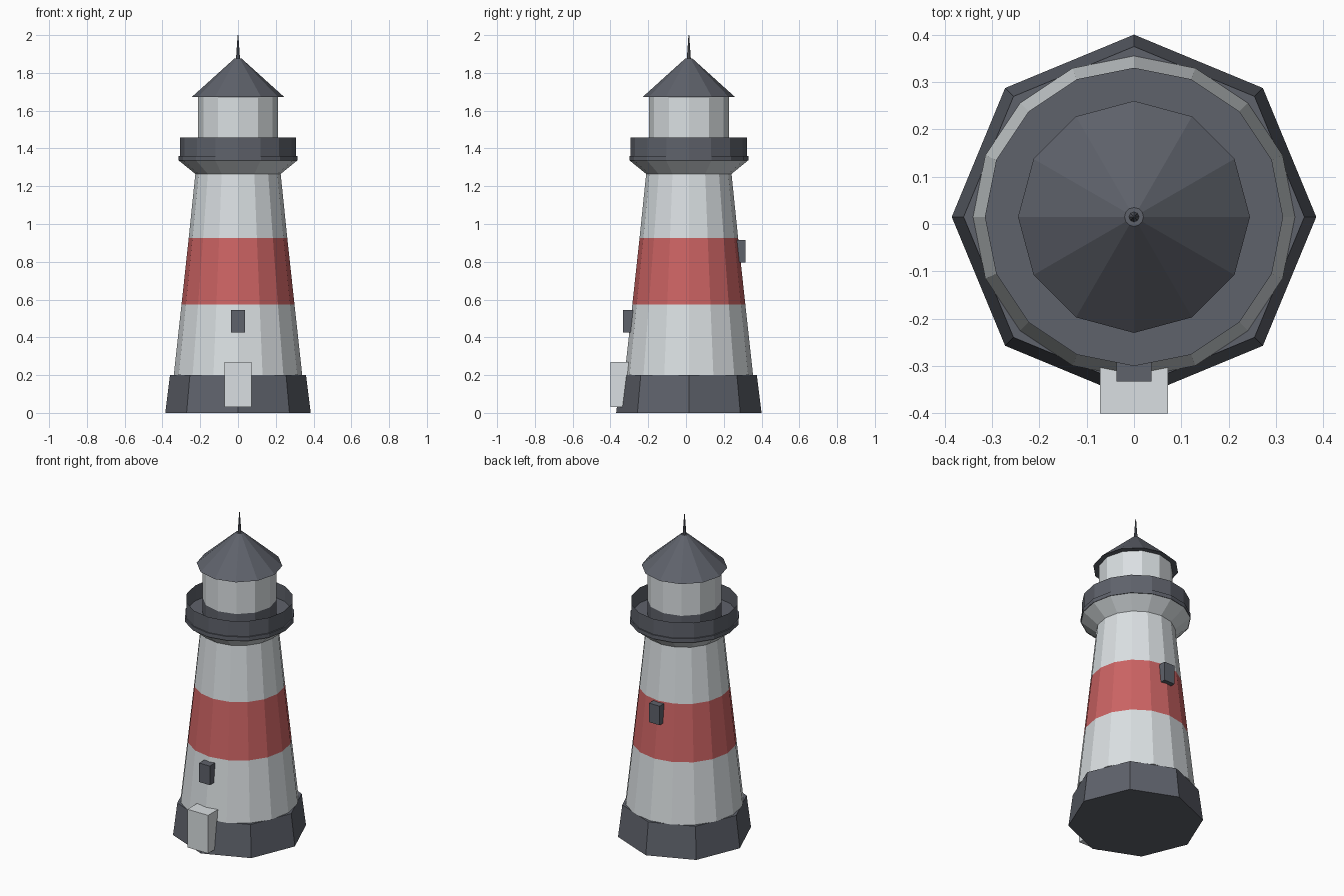
import bpy
import bmesh
from math import cos, sin, pi

cube = bpy.data.objects.get("Cube")
if cube:
    bpy.data.objects.remove(cube, do_unlink=True)

AXIS_Y = 0.015  # the tower axis sits slightly back because of the door


def make_material(name, rgb):
    mat = bpy.data.materials.new(name)
    mat.use_nodes = True
    colour = (*rgb, 1.0)
    mat.diffuse_color = colour
    mat.node_tree.nodes["Principled BSDF"].inputs["Base Color"].default_value = colour
    return mat


WHITE = make_material("white plaster", (0.70, 0.74, 0.76))
RED = make_material("red paint", (0.60, 0.125, 0.125))
DARK = make_material("dark slate", (0.113, 0.122, 0.147))


def finish(name, bm, mats):
    bmesh.ops.recalc_face_normals(bm, faces=bm.faces)
    mesh = bpy.data.meshes.new(name)
    bm.to_mesh(mesh)
    bm.free()
    for mat in mats:
        mesh.materials.append(mat)
    obj = bpy.data.objects.new(name, mesh)
    bpy.context.collection.objects.link(obj)
    return obj


def turned(name, sides, profile, mats, caps=True):
    """Faceted solid from (radius, z) rings with a corner on the x axis."""
    bm = bmesh.new()
    rings = []
    for r, z in profile:
        angles = [2 * pi * i / sides for i in range(sides)]
        rings.append([bm.verts.new((r * cos(a), AXIS_Y + r * sin(a), z)) for a in angles])
    for lower, upper in zip(rings, rings[1:]):
        for i in range(sides):
            j = (i + 1) % sides
            bm.faces.new((lower[i], lower[j], upper[j], upper[i]))
    if caps:
        bm.faces.new(rings[0][::-1])
        bm.faces.new(rings[-1])
    return finish(name, bm, mats)


def block(name, x, y, z, mat):
    """Box given by its (min, max) range on each axis."""
    bm = bmesh.new()
    bmesh.ops.create_cube(bm, size=1)
    for v in bm.verts:
        v.co = [span[0] if c < 0 else span[1] for c, span in zip(v.co, (x, y, z))]
    return finish(name, bm, [mat])


# Octagonal foundation
turned("base", 8, [(0.385, 0), (0.36, 0.2)], [DARK])

# Tapering tower with a painted band
tower = turned("tower", 16, [(0.34, 0.2), (0.299, 0.575), (0.261, 0.925), (0.226, 1.265)],
               [WHITE, RED])
for face in tower.data.polygons:
    if 0.6 < face.center.z < 0.9:
        face.material_index = 1

# Gallery: flared support, deck and thin parapet
turned("gallery_support", 16, [(0.226, 1.265), (0.312, 1.335)], [WHITE])
turned("gallery_deck", 16, [(0.315, 1.335), (0.315, 1.36)], [DARK])
turned("gallery_parapet", 16, [(0.308, 1.36), (0.308, 1.457)], [DARK], caps=False)

# Lantern room, roof and spike
turned("lantern_collar", 12, [(0.212, 1.36), (0.212, 1.457)], [DARK])
turned("lantern_room", 12, [(0.212, 1.457), (0.212, 1.672)], [WHITE])
turned("roof", 12, [(0.245, 1.672), (0.02, 1.875)], [DARK])
turned("spike", 8, [(0.011, 1.87), (0.002, 2.0)], [DARK])

# Door and windows
block("door", (-0.072, 0.072), (-0.4, -0.28), (0.03, 0.27), WHITE)
block("front_window", (-0.037, 0.037), (-0.333, -0.26), (0.425, 0.545), DARK)
block("back_window", (-0.037, 0.037), (0.24, 0.315), (0.795, 0.915), DARK)
